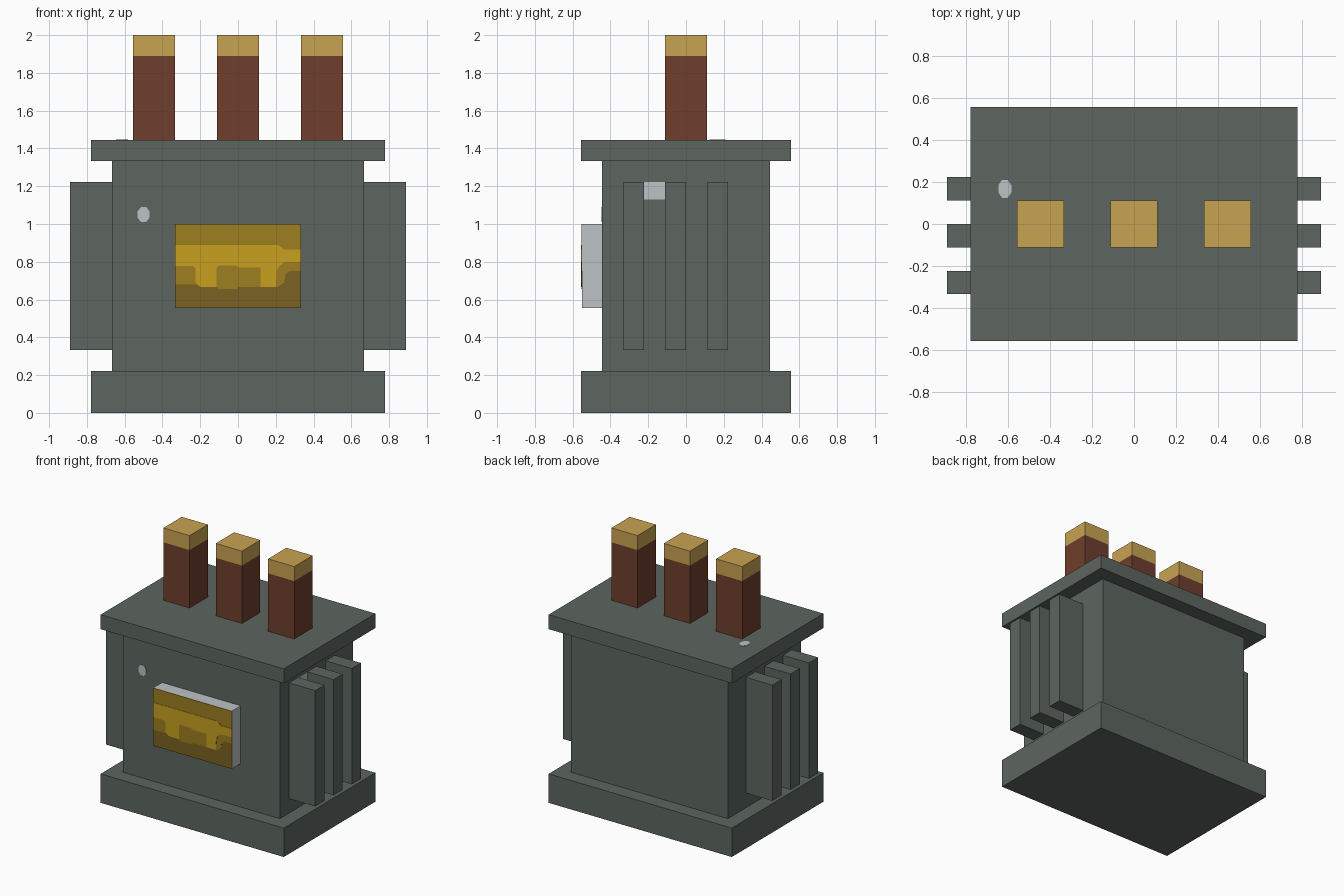
import bpy
import bmesh
from math import cos, sin, pi
from mathutils import Vector

if "Cube" in bpy.data.objects:
    bpy.data.objects.remove(bpy.data.objects["Cube"], do_unlink=True)

U = 1 / 9  # building grid step


def material(name, *rgb):
    lin = [((c / 255 + 0.055) / 1.055) ** 2.4 for c in rgb] + [1]
    m = bpy.data.materials.new(name)
    m.diffuse_color = lin
    m.use_nodes = True
    m.node_tree.nodes["Principled BSDF"].inputs["Base Color"].default_value = lin
    return m


steel = material("grey green steel", 93, 102, 96)
brown = material("brown ceramic", 110, 62, 45)
brass = material("brass", 201, 163, 82)
pale = material("pale grey", 191, 194, 198)
yellow = material("bright yellow", 200, 160, 32)
ochre = material("ochre", 157, 126, 32)
olive = material("dark olive", 122, 98, 34)


def finish(name, bm, *mats):
    bmesh.ops.recalc_face_normals(bm, faces=bm.faces)
    mesh = bpy.data.meshes.new(name)
    bm.to_mesh(mesh)
    bm.free()
    for m in mats:
        mesh.materials.append(m)
    ob = bpy.data.objects.new(name, mesh)
    bpy.context.collection.objects.link(ob)
    return ob


def box(name, lo, hi, mat):
    lo, hi = Vector(lo), Vector(hi)
    bm = bmesh.new()
    bmesh.ops.create_cube(bm, size=1)
    for v in bm.verts:
        v.co = [(a + b) / 2 + c * (b - a) for a, b, c in zip(lo, hi, v.co)]
    return finish(name, bm, mat)


def plate(name, outline, place, depth, mat):
    """Thin extruded outline; place maps 2D points to space."""
    bm = bmesh.new()
    face = bm.faces.new([bm.verts.new(place(a, b)) for a, b in outline])
    out = bmesh.ops.extrude_face_region(bm, geom=[face])["geom"]
    verts = [e for e in out if isinstance(e, bmesh.types.BMVert)]
    bmesh.ops.translate(bm, verts=verts, vec=depth)
    return finish(name, bm, mat)


def oval(cx, cy, rx, ry):
    r = 1 / cos(pi / 8)
    angles = [pi / 8 + i * pi / 4 for i in range(8)]
    return [(cx + rx * r * cos(a), cy + ry * r * sin(a)) for a in angles]


# Tank, base and lid
box("base", (-7 * U, -5 * U, 0), (7 * U, 5 * U, 2 * U), steel)
box("tank", (-6 * U, -4 * U, 2 * U), (6 * U, 4 * U, 12 * U), steel)
box("lid", (-7 * U, -5 * U, 12 * U), (7 * U, 5 * U, 13 * U), steel)

# Cooling fins on both sides
for side, label in ((1, "left"), (-1, "right")):
    x0, x1 = sorted((side * 6 * U, side * 8 * U))
    for i, y in enumerate((-3, -1, 1)):
        box(f"{label}_fin_{i + 1}", (x0, y * U, 3 * U),
            (x1, (y + 1) * U, 11 * U), steel)

# Bushings with brass terminals
for i, x in enumerate((-4, 0, 4)):
    box(f"bushing_{i + 1}", ((x - 1) * U, -U, 13 * U),
        ((x + 1) * U, U, 17 * U), brown)
    box(f"terminal_{i + 1}", ((x - 1) * U, -U, 17 * U),
        ((x + 1) * U, U, 18 * U), brass)

# Sign block with a dark front face
front = -5 * U + 0.004
sign = box("sign", (-3 * U, front, 5 * U), (3 * U, -4 * U, 9 * U), pale)
sign.data.materials.append(olive)
for f in sign.data.polygons:
    if f.normal.y < -0.5:
        f.material_index = 1

# Painted sign layers
ochre_outline = [
    (-.333, 1), (-.333, .68), (-.22, .68), (-.2, .667), (-.11, .667),
    (-.11, .655), (0, .655), (0, .667), (.21, .667), (.245, .69),
    (.25, .73), (.27, .75), (.333, .75), (.333, 1)]
yellow_outline = [
    (-.333, .89), (.21, .89), (.245, .865), (.333, .865), (.333, .8),
    (.25, .8), (.22, .78), (.205, .75), (.2, .667), (.12, .667),
    (.12, .77), (0, .77), (-.01, .78), (-.1, .78), (-.113, .77),
    (-.113, .667), (-.2, .667), (-.225, .69), (-.225, .765),
    (-.24, .778), (-.333, .778)]
plate("sign_ochre_paint", ochre_outline,
      lambda a, b: (a, front, b), (0, -.002, 0), ochre)
plate("sign_yellow_paint", yellow_outline,
      lambda a, b: (a, front, b), (0, -.004, 0), yellow)

# Pale paint marks on the tank front, lid and tank side
plate("front_mark", oval(-.5, 1.05, .032, .04),
      lambda a, b: (a, -4 * U, b), (0, -.003, 0), pale)
plate("lid_mark", oval(-.614, .167, .031, .043),
      lambda a, b: (a, b, 13 * U), (0, 0, .003), pale)
plate("side_mark", [(-2 * U, 1.13), (-U, 1.13), (-U, 11 * U), (-2 * U, 11 * U)],
      lambda a, b: (6 * U, a, b), (.003, 0, 0), pale)
